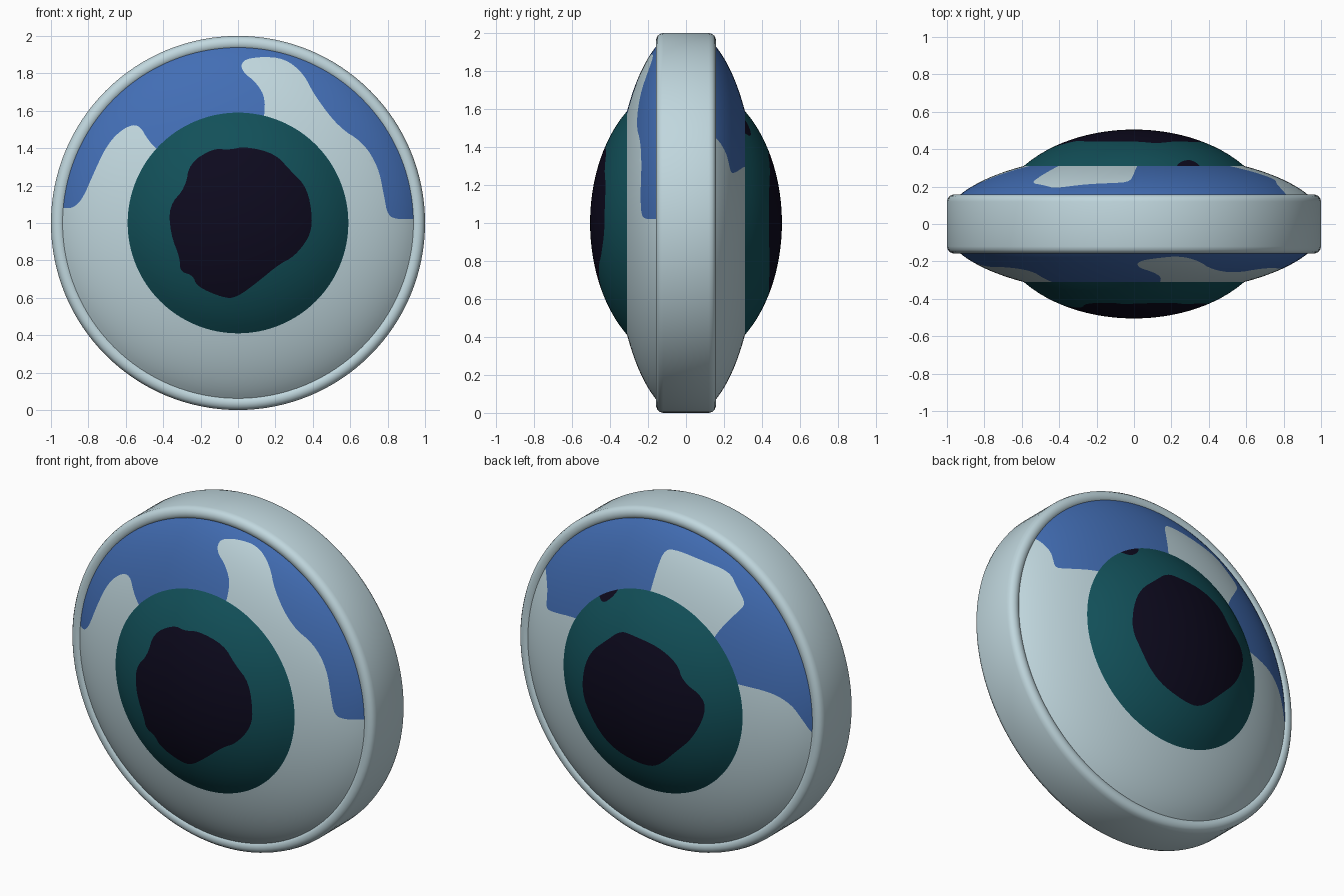
import bpy, bmesh, math
from mathutils import Vector
from mathutils.geometry import delaunay_2d_cdt

cube = bpy.data.objects.get("Cube")
if cube:
    bpy.data.objects.remove(cube, do_unlink=True)

CENTRE_Z = 1.0
IRIS_R = 0.59
SEGMENTS = 128


def material(name, rgb):
    mat = bpy.data.materials.new(name)
    mat.use_nodes = True
    color = (*rgb, 1.0)
    mat.diffuse_color = color
    bsdf = mat.node_tree.nodes["Principled BSDF"]
    bsdf.inputs["Base Color"].default_value = color
    bsdf.inputs["Roughness"].default_value = 0.6
    return mat


PALE = material("pale_grey_blue", (0.53, 0.68, 0.73))
BLUE = material("mid_blue", (0.055, 0.155, 0.46))
TEAL = material("dark_teal", (0.006, 0.08, 0.10))
DARK = material("near_black", (0.004, 0.003, 0.013))


def add_object(name, mesh, materials):
    obj = bpy.data.objects.new(name, mesh)
    bpy.context.collection.objects.link(obj)
    for mat in materials:
        mesh.materials.append(mat)
    mesh.shade_smooth()
    return obj


def soften(points, rounds=2):
    """Round the corners of a closed outline by corner cutting."""
    pts = [Vector(p) for p in points]
    for _ in range(rounds):
        cut = []
        for a, b in zip(pts, pts[1:] + pts[:1]):
            cut += [a.lerp(b, 0.25), a.lerp(b, 0.75)]
        pts = cut
    return pts


def inside(p, outline):
    hit = False
    for a, b in zip(outline, outline[1:] + outline[:1]):
        if (a.y > p.y) != (b.y > p.y):
            if p.x < a.x + (p.y - a.y) * (b.x - a.x) / (b.y - a.y):
                hit = not hit
    return hit


def shell(name, radii, height, outlines, materials, side):
    """Domed ring with outlined regions cut into it; side -1 front, 1 back."""
    points, edges = [], []

    def add_loop(loop):
        start, n = len(points), len(loop)
        points.extend(loop)
        edges.extend((start + i, start + (i + 1) % n) for i in range(n))

    for r in radii:
        if r == 0:
            points.append(Vector((0, 0)))
            continue
        angles = [math.tau * i / SEGMENTS for i in range(SEGMENTS)]
        add_loop([Vector((r * math.cos(t), r * math.sin(t))) for t in angles])
    for outline in outlines:
        add_loop(outline)

    flat, _, tris = delaunay_2d_cdt(points, edges, [], 0, 1e-5, False)[:3]
    chord = math.cos(math.pi / SEGMENTS)
    faces, marks = [], []
    for tri in tris:
        mid = sum((flat[i] for i in tri), Vector((0, 0))) / len(tri)
        corner_r = [flat[i].length for i in tri]
        if max(corner_r) > radii[-1] + 1e-4 or min(corner_r) < radii[0] * chord - 1e-4:
            continue
        if mid.length < radii[0] * chord:
            continue
        faces.append(tuple(tri))
        marks.append(int(any(inside(mid, o) for o in outlines)))

    verts = [(-side * p.x, side * height(p.length), CENTRE_Z + p.y) for p in flat]
    mesh = bpy.data.meshes.new(name)
    mesh.from_pydata(verts, [], faces)
    mesh.polygons.foreach_set("material_index", marks)
    bm = bmesh.new()
    bm.from_mesh(mesh)
    bmesh.ops.delete(bm, geom=[v for v in bm.verts if not v.link_faces], context='VERTS')
    bm.to_mesh(mesh)
    bm.free()
    return add_object(name, mesh, materials)


def white_height(r):
    return math.sqrt(max(0.1442 - 0.1383 * r * r, 0.0))


def iris_height(r):
    return math.sqrt(max(0.255 - 0.4566 * r * r, 0.0))


# Outlines as seen facing each side, measured from the disc centre
front_patch = [
    (-1.4, .08), (-.93, .08), (-.88, .08), (-.83, .13), (-.77, .27), (-.7, .42),
    (-.61, .51), (-.53, .53), (-.48, .44), (-.4, .36), (0, .4), (.13, .5),
    (.15, .66), (.1, .75), (.02, .81), (.02, .87), (.12, .89), (.25, .88),
    (.35, .8), (.41, .68), (.54, .51), (.67, .43), (.75, .3), (.78, .15),
    (.8, .04), (.85, .02), (.92, .02), (1.4, .02), (1.5, 1.5), (-1.5, 1.5)]
back_patch = [
    (-1.4, .7), (-.9, .51), (-.81, .45), (-.765, .37), (-.76, .32), (-.755, .26),
    (-.7, .265), (-.52, .3), (-.3, .3), (-.05, .4), (-.015, .6), (0, .72),
    (.02, .82), (.1, .83), (.25, .81), (.42, .78), (.48, .71), (.55, .63),
    (.51, .58), (.41, .45), (.38, .35), (.45, .2), (.56, .19), (.74, .17),
    (.84, .11), (.89, .03), (.94, -.07), (1.2, -.5), (1.6, 1.5), (-1.5, 1.5)]
front_pupil = [
    (-.13, .4), (-.05, .39), (.04, .41), (.2, .37), (.28, .28), (.37, .19),
    (.4, .02), (.38, -.08), (.3, -.18), (.22, -.22), (.1, -.32), (-.01, -.4),
    (-.08, -.4), (-.22, -.34), (-.24, -.28), (-.31, -.26), (-.31, -.19),
    (-.36, -.06), (-.37, .09), (-.28, .19), (-.26, .32)]
back_pupil = [
    (-.13, .37), (-.05, .37), (.12, .35), (.25, .28), (.29, .19), (.41, .11),
    (.42, .01), (.35, -.14), (.25, -.24), (.12, -.37), (.02, -.39), (-.15, -.35),
    (-.25, -.28), (-.32, -.18), (-.38, -.07), (-.37, .08), (-.32, .2), (-.22, .29)]
back_fleck = [(-.37, .48), (-.31, .45), (-.25, .5), (-.22, .56), (-.3, .6), (-.38, .56)]

white_rings = [IRIS_R + 0.03 * i for i in range(13)]
iris_rings = [IRIS_R * i / 14 for i in range(15)]

# Domed whites and iris caps on both sides
for label, side, patch, pupils in (
        ("front", -1, front_patch, [front_pupil]),
        ("back", 1, back_patch, [back_pupil, back_fleck])):
    shell(label + "_white", white_rings, white_height, [soften(patch)], [PALE, BLUE], side)
    shell(label + "_iris", iris_rings, iris_height, [soften(p) for p in pupils],
          [TEAL, DARK], side)

# Rounded outer rim, turned about the y axis
half = [(.915, .12), (.935, .148), (.95, .156), (.968, .157), (.985, .15),
        (.995, .138), (1, .12)]
profile = [(r, -y) for r, y in half] + [(r, y) for r, y in reversed(half)]
bm = bmesh.new()
ring = [bm.verts.new((r, y, CENTRE_Z)) for r, y in profile]
loop = [bm.edges.new((a, b)) for a, b in zip(ring, ring[1:] + ring[:1])]
bmesh.ops.spin(bm, geom=ring + loop, cent=(0, 0, CENTRE_Z), axis=(0, 1, 0),
               angle=math.tau, steps=SEGMENTS, use_merge=True)
bmesh.ops.remove_doubles(bm, verts=bm.verts[:], dist=1e-5)
bmesh.ops.recalc_face_normals(bm, faces=bm.faces[:])
rim_mesh = bpy.data.meshes.new("outer_rim")
bm.to_mesh(rim_mesh)
bm.free()
rim = add_object("outer_rim", rim_mesh, [PALE])
bpy.ops.object.select_all(action='DESELECT')
rim.select_set(True)
bpy.context.view_layer.objects.active = rim
bpy.ops.object.shade_smooth_by_angle(angle=math.radians(50))
